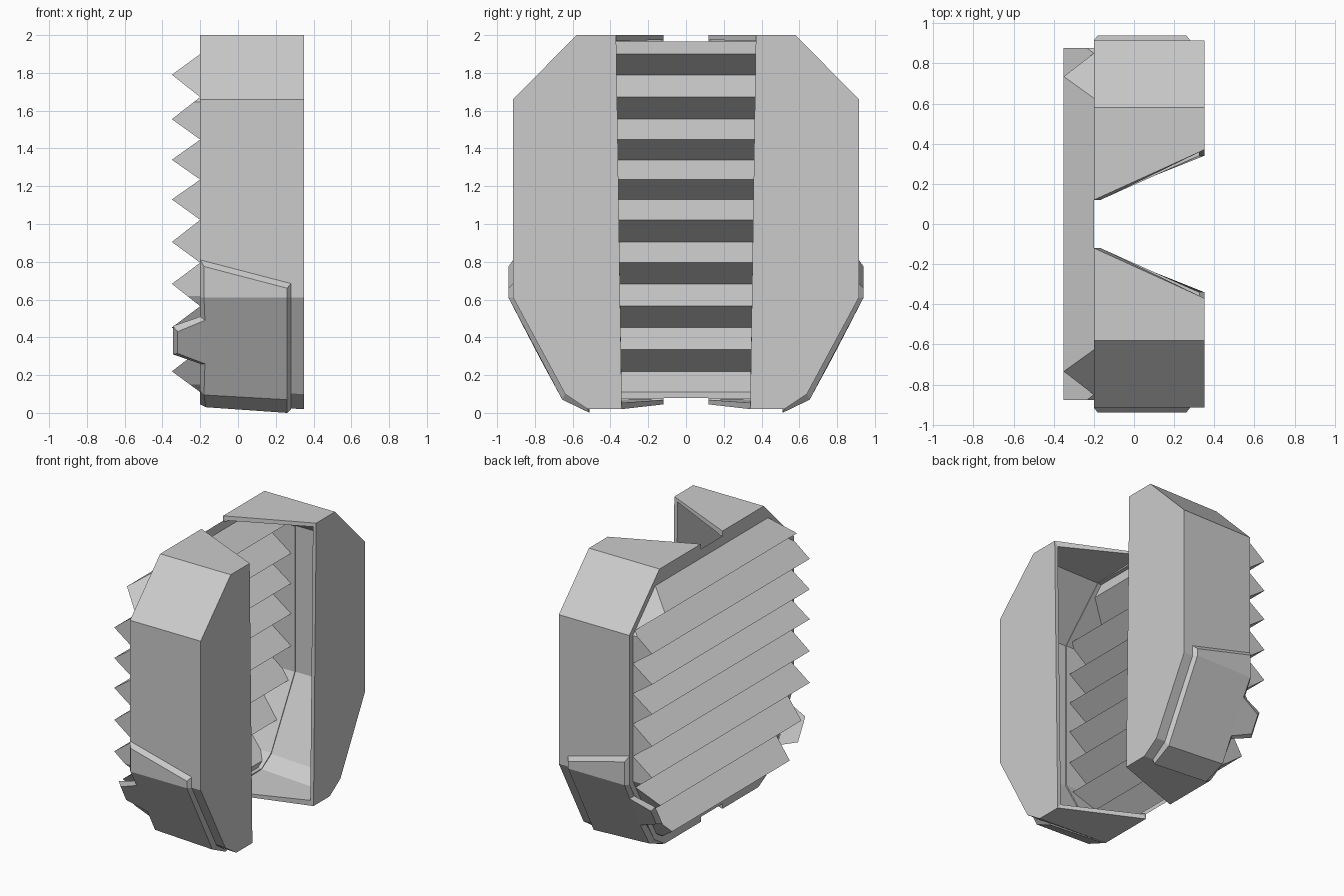
import bpy, bmesh

if "Cube" in bpy.data.objects:
    bpy.data.objects.remove(bpy.data.objects["Cube"])

BACK, FRONT = -0.2, 0.35


def make_object(name, verts, faces, mirror=True, thickness=0):
    mesh = bpy.data.meshes.new(name)
    bm = bmesh.new()
    vs = [bm.verts.new(v) for v in verts]
    for f in faces:
        bm.faces.new([vs[i] for i in f])
    bmesh.ops.recalc_face_normals(bm, faces=bm.faces)
    # open shells: make the outermost (+y) faces point outward
    if max(bm.faces, key=lambda f: f.calc_center_median().y).normal.y < 0:
        bmesh.ops.reverse_faces(bm, faces=bm.faces)
    bm.to_mesh(mesh)
    bm.free()
    ob = bpy.data.objects.new(name, mesh)
    bpy.context.collection.objects.link(ob)
    if thickness:
        m = ob.modifiers.new("thickness", 'SOLIDIFY')
        m.thickness, m.offset, m.use_even_offset = thickness, -1, True
    if mirror:
        m = ob.modifiers.new("mirror", 'MIRROR')
        m.use_axis = (False, True, False)
        m.use_mirror_merge = False
    return ob


# Side shell: front plate, folded outer wall and thin back rim (y, z profiles)
front = [(0.37, 2), (0.58, 2), (0.915, 1.66), (0.915, 0.61), (0.64, 0.10), (0.52, 0.02), (0.34, 0.02)]
back = [(0.12, 2), (0.58, 2), (0.915, 1.66), (0.915, 0.61), (0.64, 0.12), (0.52, 0.045), (0.12, 0.045)]
rim = [(0.12, 1.965), (0.563, 1.965), (0.877, 1.645), (0.877, 0.62), (0.615, 0.15), (0.51, 0.08), (0.12, 0.08)]
n = len(front)
verts = [(x, y, z) for x, prof in ((FRONT, front), (BACK, back), (BACK, rim)) for y, z in prof]
faces = [tuple(range(n))]
for k in (0, n):
    faces += [(k + i, k + i + 1, k + n + i + 1, k + n + i) for i in range(n - 1)]
make_object("side_shell", verts, faces, thickness=0.028)


# Ridged back panel: zigzag sheet clipped to the rim outline, with closed ends
def lerp_table(table, z):
    for (z0, v0), (z1, v1) in zip(table, table[1:]):
        if z0 <= z <= z1:
            return v0 + (v1 - v0) * (z - z0) / (z1 - z0)


widths = [(z, y) for y, z in reversed(rim[1:-1])]
valleys = [0.11, 0.335, 0.565, 0.795, 1.022, 1.235, 1.447, 1.672, 1.9]
peaks = [0.22, 0.452, 0.683, 0.905, 1.13, 1.34, 1.555, 1.79]
zigzag = sorted([(z, BACK) for z in valleys + [0.08, 1.965]] + [(z, -0.35) for z in peaks])
levels = sorted({z for z, _ in zigzag} | {z for z, _ in widths})
verts, faces = [], []
for z in levels:
    w, x = lerp_table(widths, z), lerp_table(zigzag, z)
    verts += [(BACK, -w, z), (x, -w, z), (x, w, z), (BACK, w, z)]
for i in range(len(levels) - 1):
    a, b = 4 * i, 4 * i + 4
    faces.append((a + 1, a + 2, b + 2, b + 1))
    for p, q in ((0, 1), (2, 3)):
        corners = [a + p, a + q, b + q, b + p]
        keep = []
        for c in corners:
            if all(any(abs(s - t) > 1e-5 for s, t in zip(verts[c], verts[k])) for k in keep):
                keep.append(c)
        if len(keep) > 2:
            faces.append(tuple(keep))
make_object("ridged_panel", verts, faces, mirror=False)

# Raised corner guard with a small tab reaching past the back: (x, y, z) outlines
base = [(-.2, .915, .81), (.28, .915, .685), (.28, .915, .61), (.28, .64, .10), (.28, .52, .02),
        (-.2, .52, .045), (-.2, .64, .12), (-.2, .726, .26), (-.345, .753, .31),
        (-.345, .834, .46), (-.2, .861, .51), (-.2, .915, .61)]
outer = [(-.18, .94, .775), (.26, .94, .66), (.26, .94, .61), (.26, .655, .07), (.26, .51, 0),
         (-.17, .51, .03), (-.18, .665, .095), (-.175, .758, .26), (-.32, .787, .315),
         (-.32, .847, .43), (-.175, .878, .49), (-.18, .94, .61)]
n = len(base)
faces = [(i, (i + 1) % n, n + (i + 1) % n, n + i) for i in range(n)]
faces += [tuple(n + i for i in f) for f in ((0, 1, 2, 11), (2, 3, 6, 7, 10, 11), (7, 8, 9, 10), (3, 4, 5, 6))]
faces.append((7, 8, 9, 10))
make_object("corner_guard", base + outer, faces)
